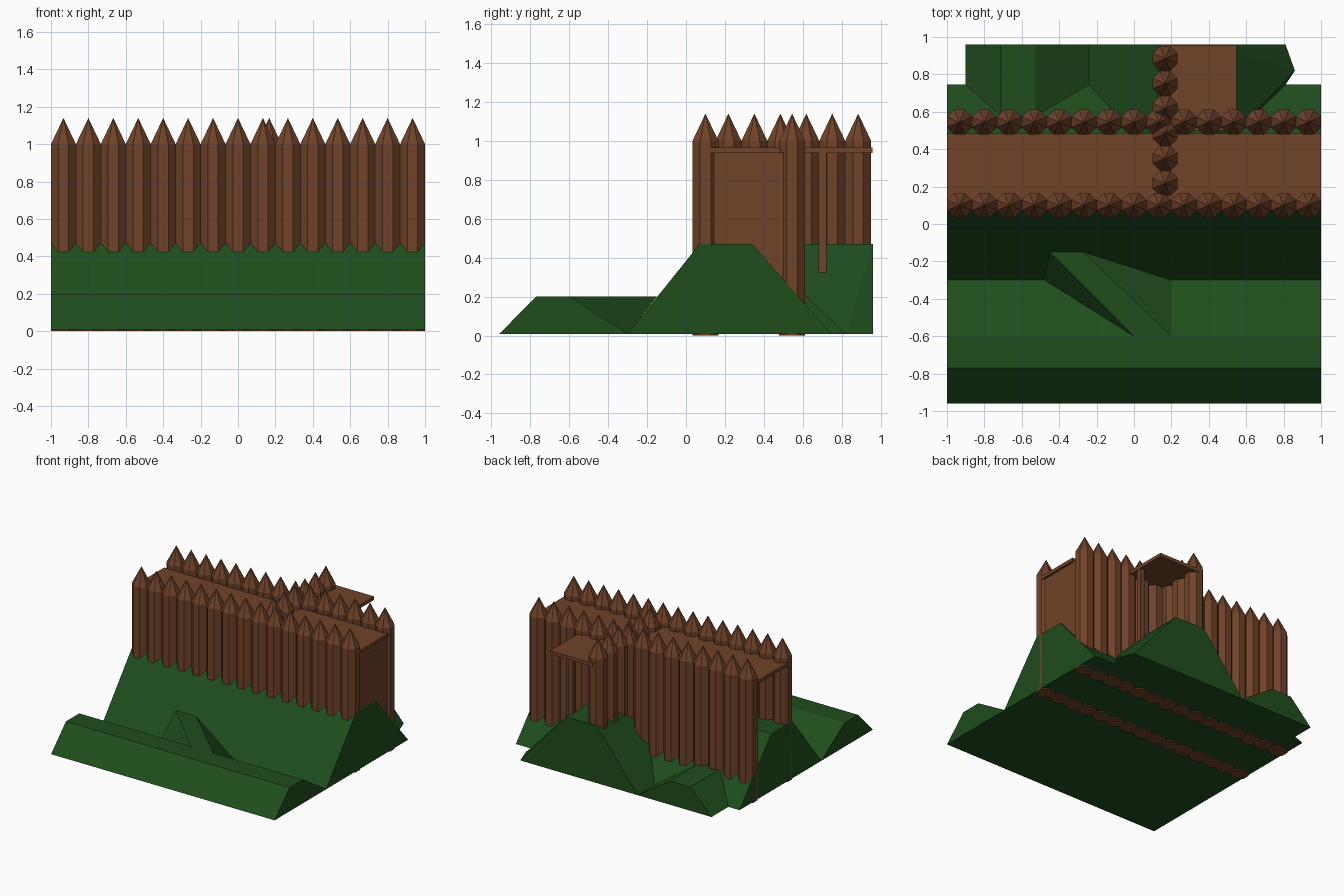
import bpy, bmesh, math
from mathutils import Matrix, Vector

if "Cube" in bpy.data.objects:
    bpy.data.objects.remove(bpy.data.objects["Cube"])


def material(name, color):
    m = bpy.data.materials.new(name)
    m.diffuse_color = color
    m.use_nodes = True
    m.node_tree.nodes["Principled BSDF"].inputs["Base Color"].default_value = m.diffuse_color
    return m


WOOD = material("wood", (0.16, 0.055, 0.022, 1))
GRASS = material("grass", (0.014, 0.075, 0.012, 1))


def finish(bm, name, mat):
    bmesh.ops.recalc_face_normals(bm, faces=bm.faces)
    mesh = bpy.data.meshes.new(name)
    bm.to_mesh(mesh)
    bm.free()
    mesh.materials.append(mat)
    ob = bpy.data.objects.new(name, mesh)
    bpy.context.collection.objects.link(ob)
    return ob


def box(name, lo, hi):
    lo, hi = Vector(lo), Vector(hi)
    bm = bmesh.new()
    bmesh.ops.create_cube(bm, size=1, matrix=Matrix.Translation((lo + hi) / 2)
                          @ Matrix.Diagonal((*(hi - lo), 1)))
    return finish(bm, name, WOOD)


def hull(name, points):
    bm = bmesh.new()
    for p in points:
        bm.verts.new(p)
    bmesh.ops.convex_hull(bm, input=bm.verts)
    bmesh.ops.dissolve_limit(bm, angle_limit=0.01, verts=bm.verts, edges=bm.edges)
    return finish(bm, name, GRASS)


def stake_row(name, centres, bottom):
    """Octagonal sharpened logs, flat sides facing the axes."""
    bm = bmesh.new()
    apothem = 1 / 15
    r = apothem / math.cos(math.pi / 8)
    for x, y in centres:
        rings = []
        for z in (bottom, 1.0):
            rings.append([bm.verts.new((x + r * math.cos(a), y + r * math.sin(a), z))
                          for a in [(i + 0.5) * math.pi / 4 for i in range(8)]])
        tip = bm.verts.new((x, y, 1.14))
        bm.faces.new(rings[0][::-1])
        for i in range(8):
            j = (i + 1) % 8
            bm.faces.new((rings[0][i], rings[0][j], rings[1][j], rings[1][i]))
            bm.faces.new((rings[1][i], rings[1][j], tip))
    return finish(bm, name, WOOD)


G = 0.008  # underside of the earthworks

# Outer bank, ditch and main rampart: one cross-section run along x
profile = [(-0.96, G), (-0.77, 0.2), (-0.6, 0.2), (-0.3, G + 0.002),
           (0.07, 0.47), (0.34, 0.47), (0.745, G)]
bm = bmesh.new()
section = bm.faces.new([bm.verts.new((-1, y, z)) for y, z in profile])
ext = bmesh.ops.extrude_face_region(bm, geom=[section])
bmesh.ops.translate(bm, vec=(2, 0, 0),
                    verts=[v for v in ext["geom"] if isinstance(v, bmesh.types.BMVert)])
bm.faces.new([v for v in section.verts]) if not section.is_valid else None
finish(bm, "rampart_and_ditch", GRASS)

# Causeway crossing the ditch diagonally
hull("causeway", [(-0.45, -0.15, 0.2), (-0.27, -0.15, 0.2), (0, -0.6, 0.2),
                  (0.2, -0.6, 0.2), (-0.48, -0.3, G), (0.2, -0.3, G)])

# Tall mound behind the rampart
hull("tall_mound", [(0.13, 0.34, 0.47), (0.4, 0.34, 0.47), (0.13, 0.96, 0.47),
                    (0.4, 0.96, 0.47), (-0.24, 0.96, G), (-0.24, 0.745, G),
                    (0.81, 0.96, G), (0.86, 0.82, G), (0.81, 0.745, G),
                    (0.13, 0.34, G), (0.4, 0.34, G)])

# Low mound behind the rampart
hull("low_mound", [(-0.71, 0.575, 0.2), (-0.53, 0.575, 0.2), (-0.71, 0.96, 0.2),
                   (-0.53, 0.96, 0.2), (-0.9, 0.96, G), (-0.9, 0.745, G),
                   (-0.24, 0.96, G), (-0.24, 0.745, G)])

# Palisades
step = 2 / 15
xs = [-1 + step * (i + 0.5) for i in range(15)]
stake_row("front_palisade", [(x, 0.1) for x in xs], 0)
stake_row("back_palisade", [(x, 0.545) for x in xs], 0)
stake_row("cross_palisade", [(1 / 6, 0.218 + step * i) for i in range(6)], 0.3)

# Walkway, its end wall, rear platform and support post
box("walkway", (-1, 0.1, 0.937), (1, 0.485, 0.965))
box("end_wall", (0.965, 0.1, 0.3), (0.983, 0.5, 0.94))
box("rear_platform", (0.167, 0.5, 0.937), (0.547, 0.957, 0.965))
box("platform_post", (0.505, 0.682, 0.25), (0.545, 0.722, 0.94))
